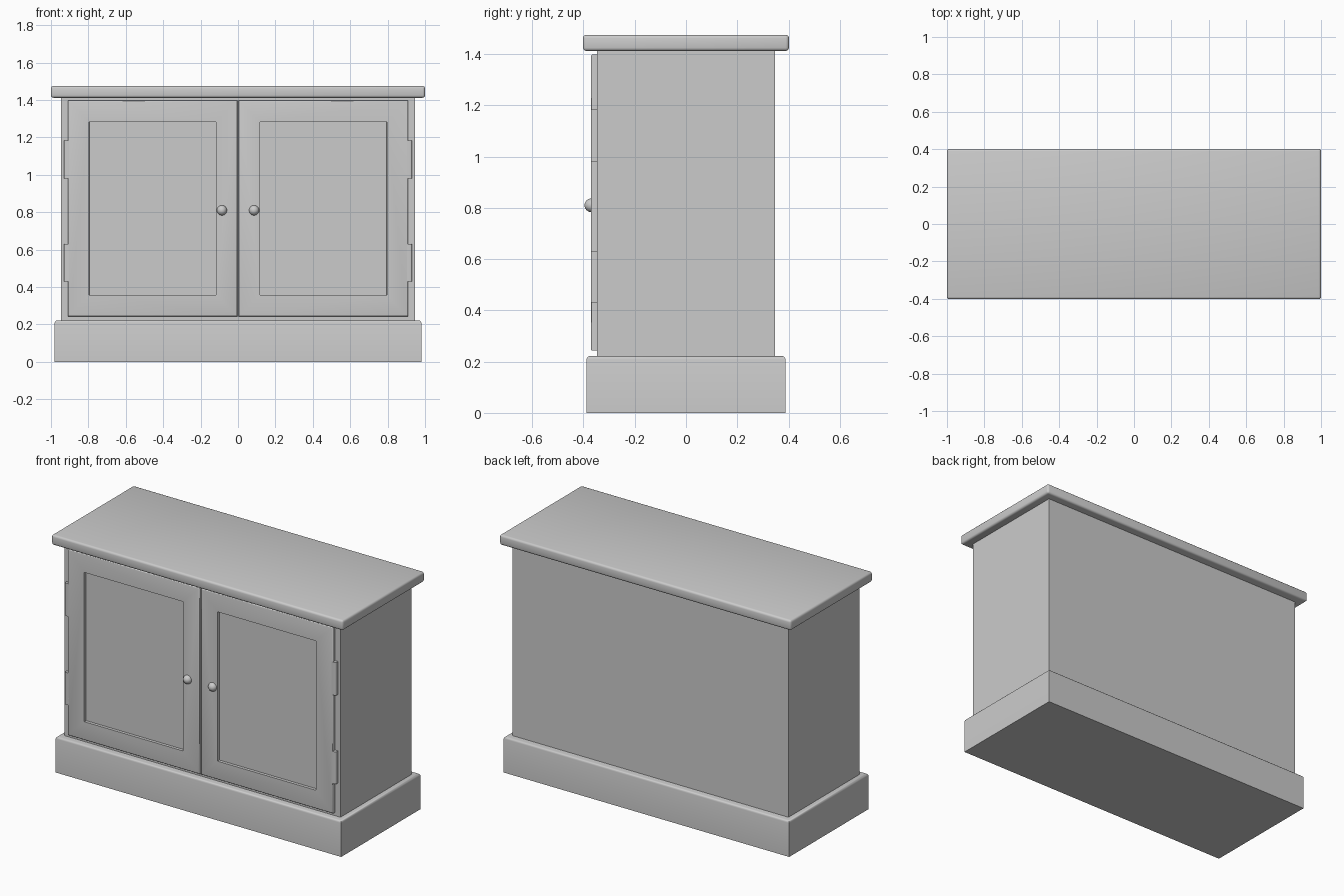
import bpy, bmesh
from mathutils import Vector

if "Cube" in bpy.data.objects:
    bpy.data.objects.remove(bpy.data.objects["Cube"])


def box(name, lo, hi, bevel=0.0, pick=lambda a, b: True, segments=3, edit=None):
    """Box between two corners; bevels the edges chosen by pick, then runs edit."""
    bm = bmesh.new()
    bmesh.ops.create_cube(bm, size=1)
    lo, hi = Vector(lo), Vector(hi)
    for v in bm.verts:
        v.co = (lo + hi) / 2 + v.co * (hi - lo)
    if bevel:
        edges = [e for e in bm.edges if pick(e.verts[0].co, e.verts[1].co)]
        bmesh.ops.bevel(bm, geom=edges, offset=bevel, segments=segments,
                        profile=0.5, affect='EDGES')
    if edit:
        edit(bm)
    me = bpy.data.meshes.new(name)
    bm.to_mesh(me)
    bm.free()
    ob = bpy.data.objects.new(name, me)
    bpy.context.collection.objects.link(ob)
    smooth(ob)
    return ob


def smooth(ob):
    bpy.ops.object.select_all(action='DESELECT')
    ob.select_set(True)
    bpy.context.view_layer.objects.active = ob
    bpy.ops.object.shade_smooth_by_angle(angle=0.6)


def mirror_x(ob):
    ob.modifiers.new("mirror", 'MIRROR').use_axis[0] = True


FRONT = -0.371   # front plane of the doors
BACK = -0.345    # just inside the carcass
EDGE = 0.007


def front_edges(a, b):
    return abs(a.y - FRONT) < 1e-4 and abs(b.y - FRONT) < 1e-4


def recess_panel(bm):
    bm.normal_update()
    face = min(bm.faces, key=lambda f: (f.calc_center_median().y, -f.calc_area()))
    # flat inset for the frame, then a second ring pushed back for the panel
    bmesh.ops.inset_region(bm, faces=[face], thickness=0.159 - EDGE)
    bmesh.ops.inset_region(bm, faces=[face], thickness=0.0005)
    bmesh.ops.translate(bm, verts=face.verts, vec=(0, 0.018, 0))


# Plinth, carcass and worktop
box("plinth", (-0.98, -0.388, 0), (0.98, 0.388, 0.222), 0.013,
    lambda a, b: min(a.z, b.z) > 0.2)
box("carcass", (-0.947, -0.348, 0.2), (0.947, 0.348, 1.43))
box("worktop", (-1, -0.402, 1.412), (1, 0.402, 1.475), 0.013)

# Doors with recessed panels
mirror_x(box("doors", (0.004, FRONT, 0.243), (0.91, BACK, 1.398), EDGE,
             front_edges, edit=recess_panel))

# Hinges on the outer door edges
for name, z0, z1 in (("lower_hinges", 0.43, 0.63), ("upper_hinges", 0.98, 1.184)):
    mirror_x(box(name, (0.9, FRONT, z0), (0.93, BACK, z1), EDGE,
                 lambda a, b: front_edges(a, b) and max(a.x, b.x) > 0.92
                 and min(a.x, b.x) > 0.92))

# Round knobs
for side, x in (("left", -0.086), ("right", 0.086)):
    bpy.ops.mesh.primitive_uv_sphere_add(segments=24, ring_count=12, radius=0.027,
                                         location=(x, -0.369, 0.81))
    knob = bpy.context.object
    knob.name = side + "_knob"
    smooth(knob)
